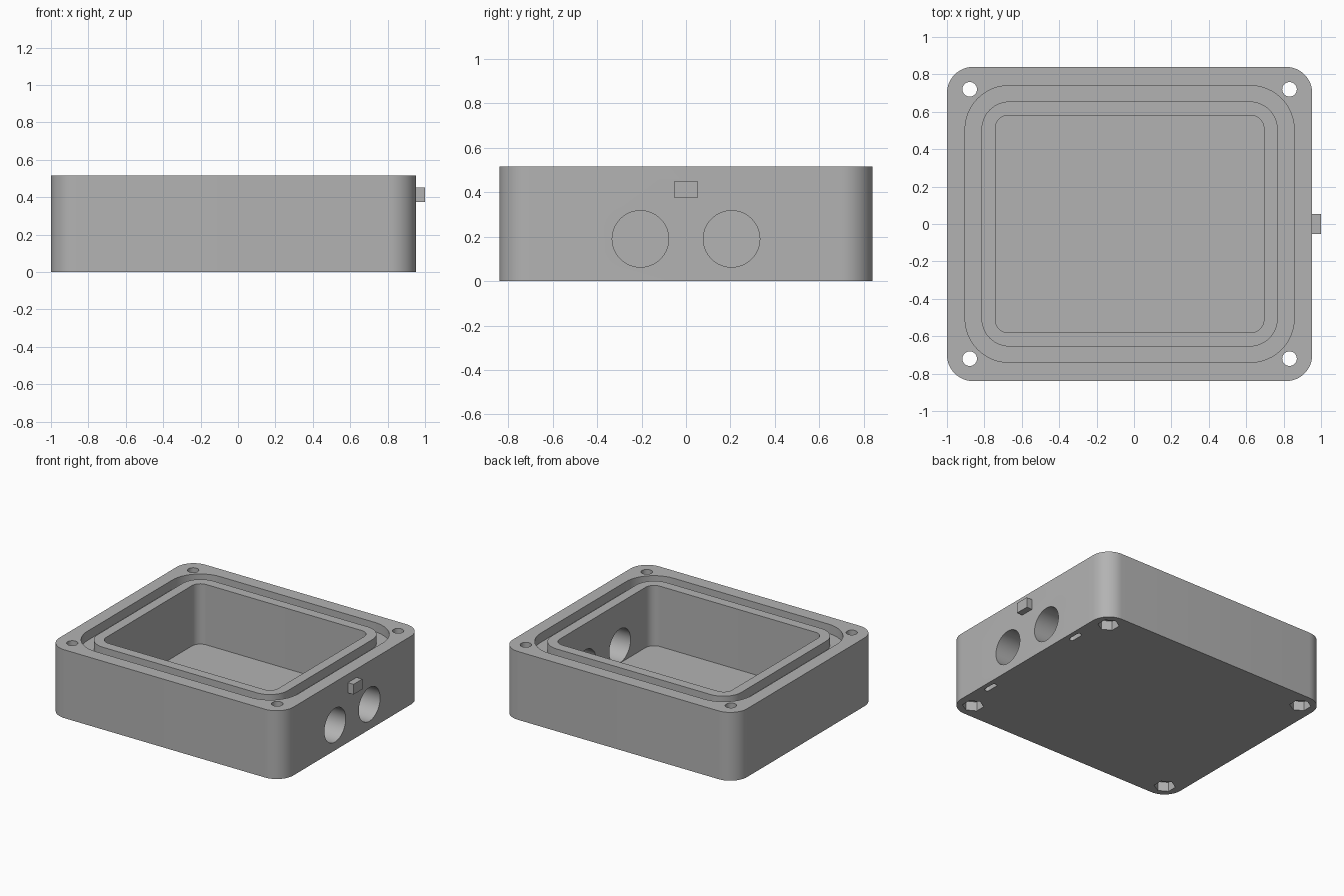
import bpy, bmesh, math
from mathutils import Matrix

cube = bpy.data.objects.get("Cube")
if cube:
    bpy.data.objects.remove(cube, do_unlink=True)

grey = bpy.data.materials.new("plain_grey")
grey.use_nodes = True
grey.diffuse_color = (0.45, 0.45, 0.45, 1)
grey.node_tree.nodes["Principled BSDF"].inputs["Base Color"].default_value = grey.diffuse_color

MID = -0.0235      # x centre of the box, shifted by the side tab
HEIGHT = 0.515


def finish(name, bm):
    bmesh.ops.recalc_face_normals(bm, faces=bm.faces)
    mesh = bpy.data.meshes.new(name)
    bm.to_mesh(mesh)
    bm.free()
    mesh.materials.append(grey)
    obj = bpy.data.objects.new(name, mesh)
    bpy.context.collection.objects.link(obj)
    return obj


def rounded_prism(name, cx, cy, hx, hy, radius, z0, z1, steps=12):
    """Upright prism with a rounded rectangle outline."""
    bm = bmesh.new()
    ring = []
    corners = [(1, 1), (-1, 1), (-1, -1), (1, -1)]
    for i, (sx, sy) in enumerate(corners):
        for s in range(steps + 1):
            a = math.pi / 2 * (i + s / steps)
            ring.append(bm.verts.new((cx + sx * (hx - radius) + radius * math.cos(a),
                                      cy + sy * (hy - radius) + radius * math.sin(a), z0)))
    face = bm.faces.new(ring)
    top = bmesh.ops.extrude_face_region(bm, geom=[face])["geom"]
    bmesh.ops.translate(bm, vec=(0, 0, z1 - z0),
                        verts=[v for v in top if isinstance(v, bmesh.types.BMVert)])
    return finish(name, bm)


def cylinder(name, centre, radius, depth, sides, turn):
    bm = bmesh.new()
    bmesh.ops.create_cone(bm, cap_ends=True, segments=sides, radius1=radius, radius2=radius,
                          depth=depth, matrix=Matrix.Translation(centre) @ turn)
    return finish(name, bm)


def combine(target, tool, operation="DIFFERENCE"):
    tool.hide_render = True
    mod = target.modifiers.new("cut", "BOOLEAN")
    mod.operation = operation
    mod.solver = "EXACT"
    mod.object = tool
    bpy.context.view_layer.objects.active = target
    bpy.ops.object.modifier_apply(modifier=mod.name)
    bpy.data.objects.remove(tool, do_unlink=True)


# Box shell with sealing groove, inner lip and cavity
box = rounded_prism("enclosure_body", MID, 0, 0.9765, 0.84, 0.14, 0, HEIGHT)
combine(box, rounded_prism("groove_cutter", MID, 0, 0.88, 0.74, 0.235, HEIGHT - 0.07, 0.6))
combine(box, rounded_prism("inner_lip", MID, 0, 0.792, 0.655, 0.15, 0.3, HEIGHT), "UNION")
combine(box, rounded_prism("cavity_cutter", MID, 0, 0.718, 0.581, 0.07, 0.06, 0.6))

# Corner screw holes with hexagonal nut pockets underneath
upright = Matrix.Identity(4)
for sx in (-1, 1):
    for sy in (-1, 1):
        x, y = MID + sx * 0.855, sy * 0.72
        combine(box, cylinder("screw_cutter", (x, y, 0.25), 0.039, 1, 32, upright))
        combine(box, cylinder("nut_cutter", (x, y, 0), 0.074, 0.14, 6, upright))

# Two round cable openings and two short slots on the left side
sideways = Matrix.Rotation(math.pi / 2, 4, "Y")
for side in (-1, 1):
    combine(box, cylinder("cable_cutter", (0.84, side * 0.205, 0.19), 0.127, 0.4, 64, sideways))
    combine(box, rounded_prism("slot_cutter", 0.9, side * 0.45, 0.018, 0.055, 0.0175, -0.1, 0.08, 6))

# Small side tab
tab = bmesh.new()
bmesh.ops.create_cube(tab, size=1, matrix=Matrix.Translation((0.97, 0, 0.413))
                      @ Matrix.Diagonal((0.06, 0.105, 0.077, 1)))
combine(box, finish("side_tab", tab), "UNION")

# Smooth curved walls, sharp edges kept
bpy.ops.object.select_all(action="DESELECT")
box.select_set(True)
bpy.context.view_layer.objects.active = box
bpy.ops.object.shade_smooth_by_angle(angle=math.radians(30))
